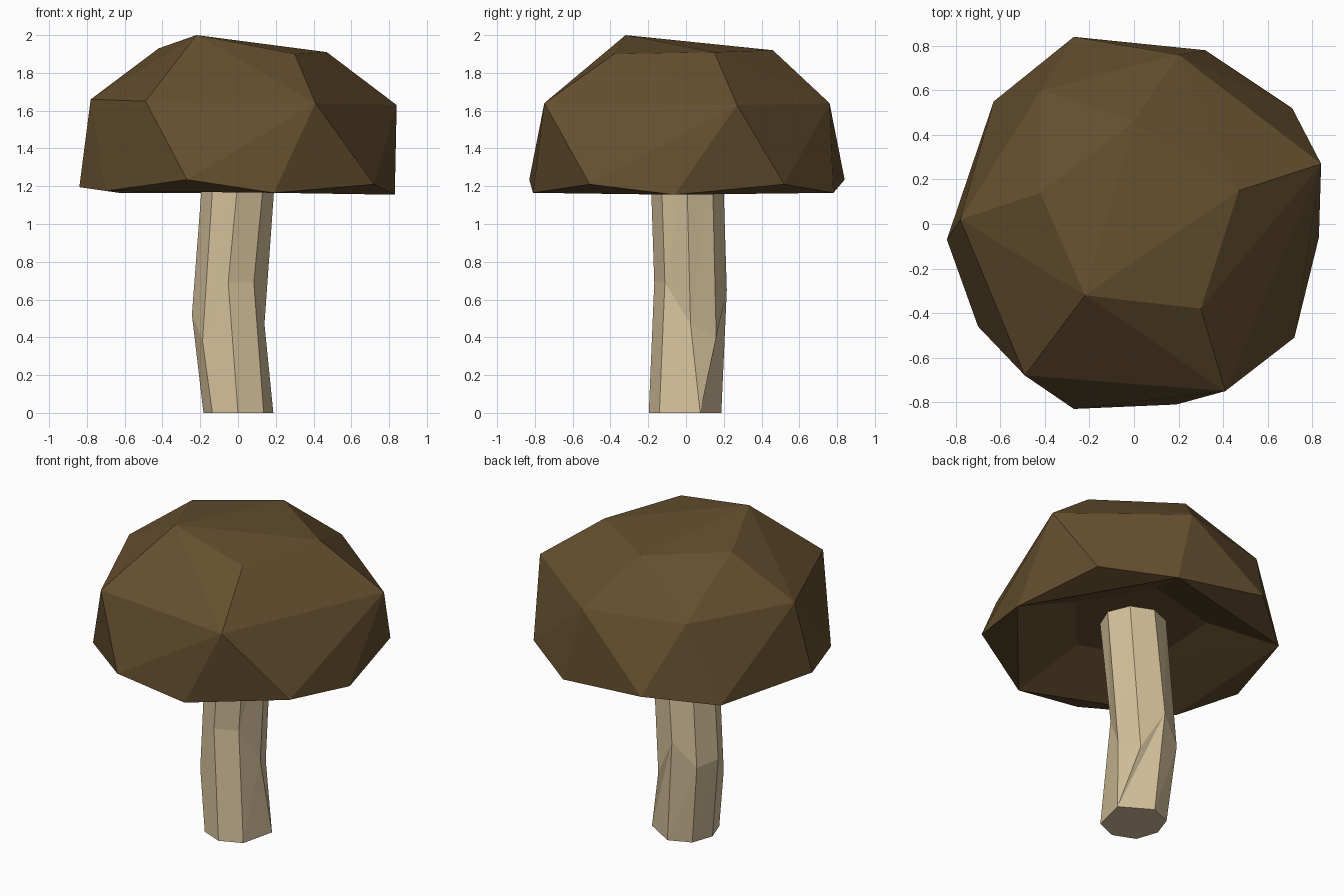
import bpy, bmesh, math
from mathutils import Vector

if "Cube" in bpy.data.objects:
    bpy.data.objects.remove(bpy.data.objects["Cube"])


def material(name, rgb):
    m = bpy.data.materials.new(name)
    m.diffuse_color = (*rgb, 1)
    m.use_nodes = True
    m.node_tree.nodes["Principled BSDF"].inputs["Base Color"].default_value = m.diffuse_color
    return m


def add_object(name, bm, mat):
    bmesh.ops.recalc_face_normals(bm, faces=bm.faces)
    me = bpy.data.meshes.new(name)
    bm.to_mesh(me)
    bm.free()
    me.materials.append(mat)
    ob = bpy.data.objects.new(name, me)
    bpy.context.collection.objects.link(ob)
    return ob


brown = material("cap brown", (0.130, 0.078, 0.028))
cream = material("stem cream", (0.66, 0.53, 0.325))

# Cap: irregular faceted dome as the hull of its rings; the rim alternates high and low
rim = [(-.27, -.83, 1.235), (.19, -.81, 1.165), (.72, -.51, 1.21), (.83, -.06, 1.155),
       (.71, .52, 1.21), (.32, .78, 1.165), (-.27, .84, 1.235), (-.63, .55, 1.165),
       (-.84, -.07, 1.195), (-.70, -.46, 1.175)]
shoulder = [(-.49, -.68, 1.65), (.41, -.75, 1.64), (.84, .27, 1.63),
            (.20, .76, 1.64), (-.42, .60, 1.645), (-.78, .02, 1.66)]
crown = [(-.22, -.32, 2.0), (.30, -.38, 1.90), (.47, .15, 1.91),
         (0, .46, 1.92), (-.42, .14, 1.93)]
bm = bmesh.new()
for p in rim + shoulder + crown:
    bm.verts.new(p)
bmesh.ops.convex_hull(bm, input=bm.verts)
under = [f for f in bm.faces if all(v.co.z < 1.3 for v in f.verts)]
bmesh.ops.delete(bm, geom=under, context='FACES')

# Cap underside: a downward triangle below each high rim corner
bm.verts.ensure_lookup_table()
ring = [min(bm.verts, key=lambda v: (v.co - Vector(p)).length) for p in rim]
for k in range(0, 10, 2):
    bm.faces.new((ring[k - 1], ring[k], ring[k + 1]))
# then a shallow five-sided hollow inside the low corners
low = ring[1::2]
inner = [bm.verts.new((v.co.x * .5, v.co.y * .5, 1.325)) for v in low]
for k in range(5):
    bm.faces.new((low[k - 1], low[k], inner[k]))
    bm.faces.new((low[k - 1], inner[k], inner[k - 1]))
bm.faces.new(inner)
add_object("cap", bm, brown)

# Stem: eight-sided, bent to the left with an uneven kink height on each side
N, R = 8, .192
kink = [.47, .40, .65, .50, .52, .38, .69, .69]
levels = [(0, -.005, [0] * N), (-.052, .024, kink), (.012, .002, [1.36] * N)]
bm = bmesh.new()
rings = [[bm.verts.new((x + R * math.cos(2 * math.pi * i / N),
                        y + R * math.sin(2 * math.pi * i / N), zs[i])) for i in range(N)]
         for x, y, zs in levels]
for a, b in zip(rings, rings[1:]):
    for i in range(N):
        j = (i + 1) % N
        bm.faces.new((a[i], a[j], b[j]))
        bm.faces.new((a[i], b[j], b[i]))
bm.faces.new(rings[0])
bm.faces.new(rings[-1])
# two bottom corners on the right share one point
rings[0][0].co = rings[0][1].co = (.187, .075, 0)
rings[0][4].co.x = -.183
bmesh.ops.remove_doubles(bm, verts=bm.verts, dist=.001)
add_object("stem", bm, cream)
